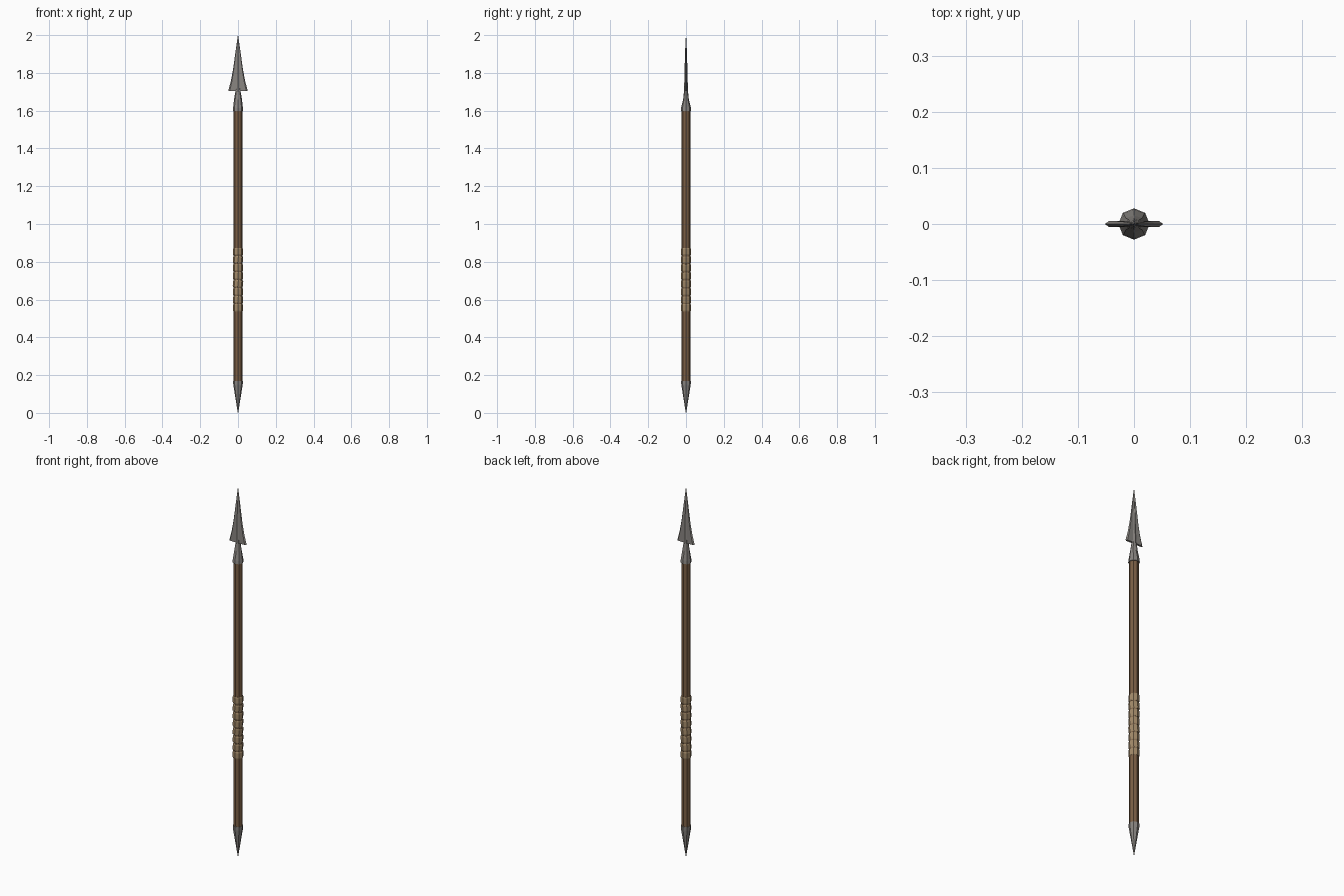
import bpy, bmesh, math, random
from mathutils import Matrix, Vector

if "Cube" in bpy.data.objects:
    bpy.data.objects.remove(bpy.data.objects["Cube"])

random.seed(4)


def material(name, rgb):
    m = bpy.data.materials.new(name)
    m.diffuse_color = (*rgb, 1)
    m.use_nodes = True
    m.node_tree.nodes["Principled BSDF"].inputs["Base Color"].default_value = m.diffuse_color
    return m


WOOD = material("brown wood", (0.20, 0.115, 0.06))
WRAP = material("tan leather", (0.36, 0.25, 0.14))
STEEL = material("grey steel", (0.25, 0.235, 0.22))


def loft(name, rings, mat):
    """Skin a stack of equal-length closed rings and cap both ends."""
    bm = bmesh.new()
    rows = [[bm.verts.new(p) for p in ring] for ring in rings]
    n = len(rows[0])
    for a, b in zip(rows, rows[1:]):
        for i in range(n):
            j = (i + 1) % n
            bm.faces.new((a[i], a[j], b[j], b[i]))
    bm.faces.new(rows[0][::-1])
    bm.faces.new(rows[-1])
    bmesh.ops.recalc_face_normals(bm, faces=bm.faces)
    me = bpy.data.meshes.new(name)
    bm.to_mesh(me)
    bm.free()
    me.materials.append(mat)
    ob = bpy.data.objects.new(name, me)
    bpy.context.collection.objects.link(ob)
    return ob


def octagon(z, r, ry=None):
    ry = r if ry is None else ry
    return [Vector((r * math.cos(i * math.pi / 4), ry * math.sin(i * math.pi / 4), z))
            for i in range(8)]


# wooden shaft
loft("shaft", [octagon(z, 0.0235) for z in (0.15, 1.61)], WOOD)

# pointed metal butt
loft("butt_spike", [octagon(0.0, 0.001), octagon(0.15, 0.025), octagon(0.17, 0.026)], STEEL)

# socket narrowing into the blade neck
loft("socket", [octagon(1.597, 0.028), octagon(1.615, 0.026), octagon(1.66, 0.021, 0.015),
                octagon(1.70, 0.014, 0.011), octagon(1.75, 0.010, 0.008)], STEEL)


# blade: bevelled plate with a raised central ridge
def blade_section(z, w, t, r):
    return [Vector((x, y, z)) for x, y in (
        (w, 0), (0.85 * w, t), (0.25 * w, t), (0, r), (-0.25 * w, t), (-0.85 * w, t),
        (-w, 0), (-0.85 * w, -t), (-0.25 * w, -t), (0, -r), (0.25 * w, -t), (0.85 * w, -t))]


loft("blade", [blade_section(*s) for s in (
    (1.703, 0.052, 0.0055, 0.0105), (1.76, 0.037, 0.005, 0.009),
    (1.82, 0.026, 0.0045, 0.0075), (1.91, 0.0135, 0.003, 0.005),
    (2.0, 0.0006, 0.0003, 0.0006))], STEEL)

# leather grip: stacked, slightly tilted wraps
COUNT, LOW, HIGH = 8, 0.535, 0.875
pitch = (HIGH - LOW) / COUNT
for k in range(COUNT):
    z = LOW + pitch * (k + 0.5)
    tilt = Matrix.Rotation(0 if k in (0, COUNT - 1) else random.uniform(0.05, 0.2), 4, 'Y')
    h = pitch * 0.46
    rings = [octagon(dz, r) for dz, r in ((-h, 0.0245), (-h * 0.7, 0.0265),
                                          (h * 0.7, 0.0265), (h, 0.0245))]
    loft(f"grip_wrap_{k + 1}",
         [[tilt @ p + Vector((0, 0, z)) for p in ring] for ring in rings], WRAP)
